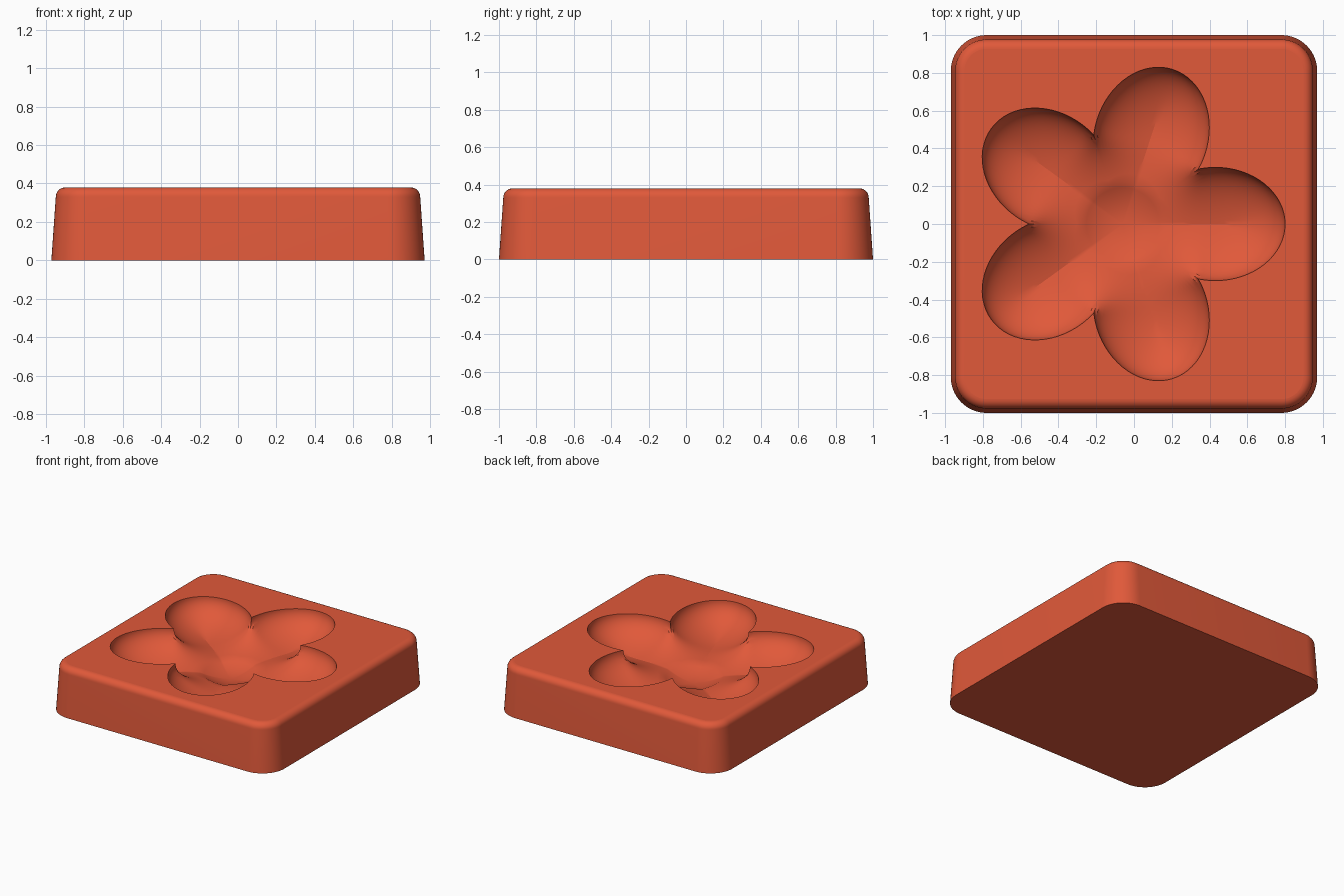
import bpy, bmesh, math
from mathutils import Vector
from mathutils.geometry import intersect_point_line

if "Cube" in bpy.data.objects:
    bpy.data.objects.remove(bpy.data.objects["Cube"])

TOP = 0.38
HALF_X, HALF_Y, CORNER = 0.97, 1.0, 0.19
CENTRE_X = -0.06                 # flower centre
PETAL_C, PETAL_A, PETAL_B = 0.49, 0.37, 0.30
DISC_R, DISC_DIP = 0.22, 0.04
DEPTH, REACH = 0.22, 0.49
STEPS, FOLD = 180, 36            # angular steps, steps per petal

clay = bpy.data.materials.new("terracotta red")
clay.use_nodes = True
colour = (0.75, 0.10, 0.042, 1)
clay.diffuse_color = colour
clay.node_tree.nodes["Principled BSDF"].inputs["Base Color"].default_value = colour


def rim_radius(angle):
    """Outer radius of the five-petal outline at an angle."""
    petal = math.tau / 5
    a = (angle + petal / 2) % petal - petal / 2
    c, s = math.cos(a), math.sin(a)
    qa = (c / PETAL_A) ** 2 + (s / PETAL_B) ** 2
    qb = c * PETAL_C / PETAL_A ** 2
    qc = (PETAL_C / PETAL_A) ** 2 - 1
    return (qb + math.sqrt(max(qb * qb - qa * qc, 0))) / qa


def polar(r, a):
    return Vector((r * math.cos(a), r * math.sin(a), 0))


# part of the outline that can be nearest to the first half petal
fine = math.tau / (STEPS * 2)
outline = [polar(rim_radius(i * fine), i * fine) for i in range(-FOLD * 2, FOLD * 3 + 1)]


def rim_distance(p):
    best = REACH
    for a, b in zip(outline, outline[1:]):
        q, t = intersect_point_line(p, a, b)
        q = a if t < 0 else b if t > 1 else q
        best = min(best, (p - q).length)
    return best


def floor_z(r, a):
    d = rim_distance(polar(r, a))
    z = TOP - DEPTH * math.sqrt(1 - (1 - d / REACH) ** 2)
    if r < DISC_R:
        z -= DISC_DIP * (1 - (r / DISC_R) ** 2)
    return z


def bridge(bm, lower, upper):
    n = len(lower)
    for i in range(n):
        j = (i + 1) % n
        bm.faces.new((lower[i], lower[j], upper[j], upper[i]))


def loop_edges(bm, loop):
    return [bm.edges.get((loop[i - 1], loop[i])) for i in range(len(loop))]


bm = bmesh.new()


# Block: rounded rectangle rings with drafted sides and a rounded top edge
def block_ring(inset, z):
    ring, seg = [], 14
    for k, (sx, sy) in enumerate(((1, 1), (-1, 1), (-1, -1), (1, -1))):
        for i in range(seg + 1):
            a = math.pi / 2 * (k + i / seg)
            r = CORNER - inset
            ring.append(bm.verts.new((sx * (HALF_X - CORNER) + r * math.cos(a),
                                      sy * (HALF_Y - CORNER) + r * math.sin(a), z)))
    return ring


FILLET = 0.05
profile = [(0, 0)]
for i in range(9):
    a = math.pi / 2 * i / 8
    profile.append((0.023 + FILLET * (1 - math.cos(a)), TOP - FILLET * (1 - math.sin(a))))
rings = [block_ring(*p) for p in profile]
bm.faces.new(list(reversed(rings[0])))
for low, high in zip(rings, rings[1:]):
    bridge(bm, low, high)

# Flower hollow: petal floors slope away from the rim, round dip in the middle
WALL, DISC = 24, 8
height = {}


def hollow_ring(level):
    ring = []
    for k in range(STEPS):
        a = math.tau * k / STEPS
        rim = rim_radius(a)
        if level <= WALL:
            r = rim - (rim - DISC_R) * (level / WALL) ** 2
        else:
            r = DISC_R * (1 - (level - WALL) / DISC)
        fold = min(k % FOLD, FOLD - k % FOLD)
        if (level, fold) not in height:
            height[level, fold] = TOP if level == 0 else floor_z(r, math.tau * fold / STEPS)
        p = polar(r, a)
        ring.append(bm.verts.new((p.x + CENTRE_X, p.y, height[level, fold])))
    return ring


hollow = [hollow_ring(level) for level in range(WALL + DISC)]
for outer, inner in zip(hollow, hollow[1:]):
    bridge(bm, outer, inner)
middle = bm.verts.new((CENTRE_X, 0, floor_z(0, 0)))
last = hollow[-1]
for i in range(STEPS):
    bm.faces.new((last[i - 1], last[i], middle))

# Flat top between the block edge and the flower rim
edges = loop_edges(bm, rings[-1]) + loop_edges(bm, hollow[0])
top = bmesh.ops.triangle_fill(bm, edges=edges, use_beauty=True, normal=(0, 0, 1))
top_faces = [g for g in top["geom"] if isinstance(g, bmesh.types.BMFace)]
bmesh.ops.recalc_face_normals(bm, faces=bm.faces)
bm.faces.index_update()
flat = [f.index for f in top_faces]

mesh = bpy.data.meshes.new("flower_mould")
bm.to_mesh(mesh)
bm.free()
mesh.materials.append(clay)
mould = bpy.data.objects.new("flower_mould", mesh)
bpy.context.collection.objects.link(mould)

bpy.ops.object.select_all(action='DESELECT')
mould.select_set(True)
bpy.context.view_layer.objects.active = mould
bpy.ops.object.shade_smooth_by_angle(angle=math.radians(20))
for i in flat:
    mesh.polygons[i].use_smooth = False
